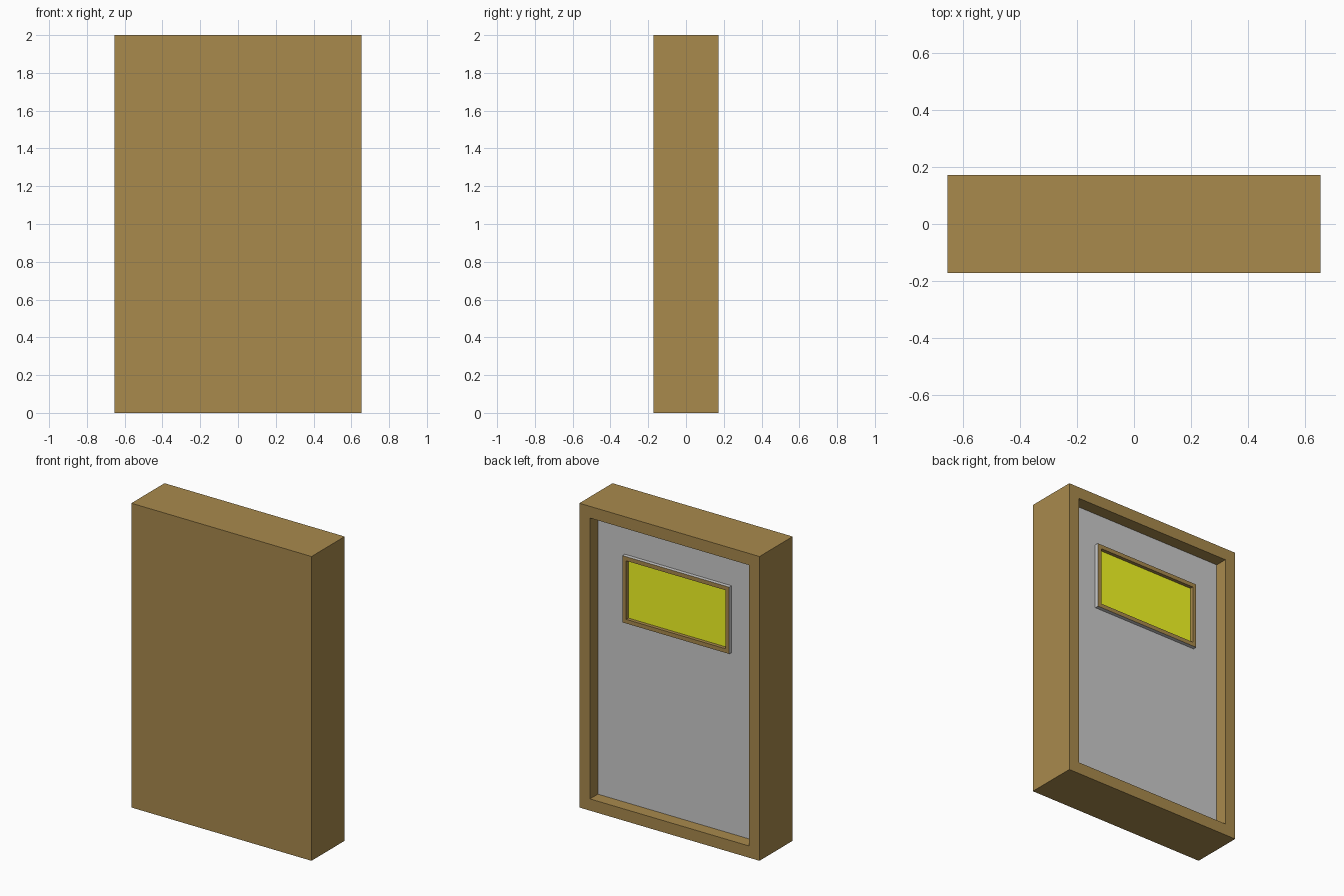
import bpy, bmesh
from mathutils import Vector

if "Cube" in bpy.data.objects:
    bpy.data.objects.remove(bpy.data.objects["Cube"])


def material(name, rgb):
    m = bpy.data.materials.new(name)
    m.diffuse_color = (*rgb, 1)
    m.use_nodes = True
    m.node_tree.nodes["Principled BSDF"].inputs["Base Color"].default_value = m.diffuse_color
    return m


WOOD = material("wood", (0.394, 0.253, 0.073))
GREY = material("panel_grey", (0.8, 0.8, 0.8))
YELLOW = material("yellow_glass", (0.90, 0.95, 0.017))


def box(name, x, y, z, mats, rim=0, depth=0):
    """Box from (min, max) ranges; rim > 0 sinks a recess into the +y face.
    mats[0] colours the outside, mats[-1] the rim and recess."""
    bm = bmesh.new()
    bmesh.ops.create_cube(bm, size=1)
    for v in bm.verts:
        v.co = Vector([sum(r) / 2 + c * (r[1] - r[0]) for c, r in zip(v.co, (x, y, z))])
    if rim:
        bm.normal_update()
        back = max(bm.faces, key=lambda f: f.normal.y)
        last = len(mats) - 1
        back.material_index = last
        ring = bmesh.ops.inset_region(bm, faces=[back], thickness=rim,
                                      use_even_offset=True)["faces"]
        walls = bmesh.ops.inset_region(bm, faces=[back], thickness=0, depth=0)["faces"]
        for v in back.verts:
            v.co.y -= depth
        for f in ring + walls:
            f.material_index = last
    bmesh.ops.recalc_face_normals(bm, faces=bm.faces)
    mesh = bpy.data.meshes.new(name)
    bm.to_mesh(mesh)
    bm.free()
    for m in mats:
        mesh.materials.append(m)
    ob = bpy.data.objects.new(name, mesh)
    bpy.context.collection.objects.link(ob)
    return ob


W, D, RIM = 0.655, 0.172, 0.077
PANEL_Y = D - 0.082      # visible surface of the grey panel
FRAME_Y = PANEL_Y + 0.025
X0, X1, Z0, Z1, EDGE = -0.395, 0.382, 1.268, 1.707, 0.027   # window frame

# Outer casing, recessed on the back
box("casing", (-W, W), (-D, D), (0, 2), [WOOD], RIM, 0.087)

# Grey panel on the floor of the recess
box("panel", (-W + RIM, W - RIM), (PANEL_Y - 0.006, PANEL_Y), (RIM, 2 - RIM), [GREY])

# Raised window frame: grey outer sides, wooden rim and recess
box("window_frame", (X0, X1), (PANEL_Y - 0.005, FRAME_Y), (Z0, Z1),
    [GREY, WOOD], EDGE, 0.025)

# Yellow pane inside the frame
box("window_pane", (X0 + EDGE, X1 - EDGE), (PANEL_Y - 0.003, PANEL_Y + 0.002),
    (Z0 + EDGE, Z1 - EDGE), [YELLOW])
